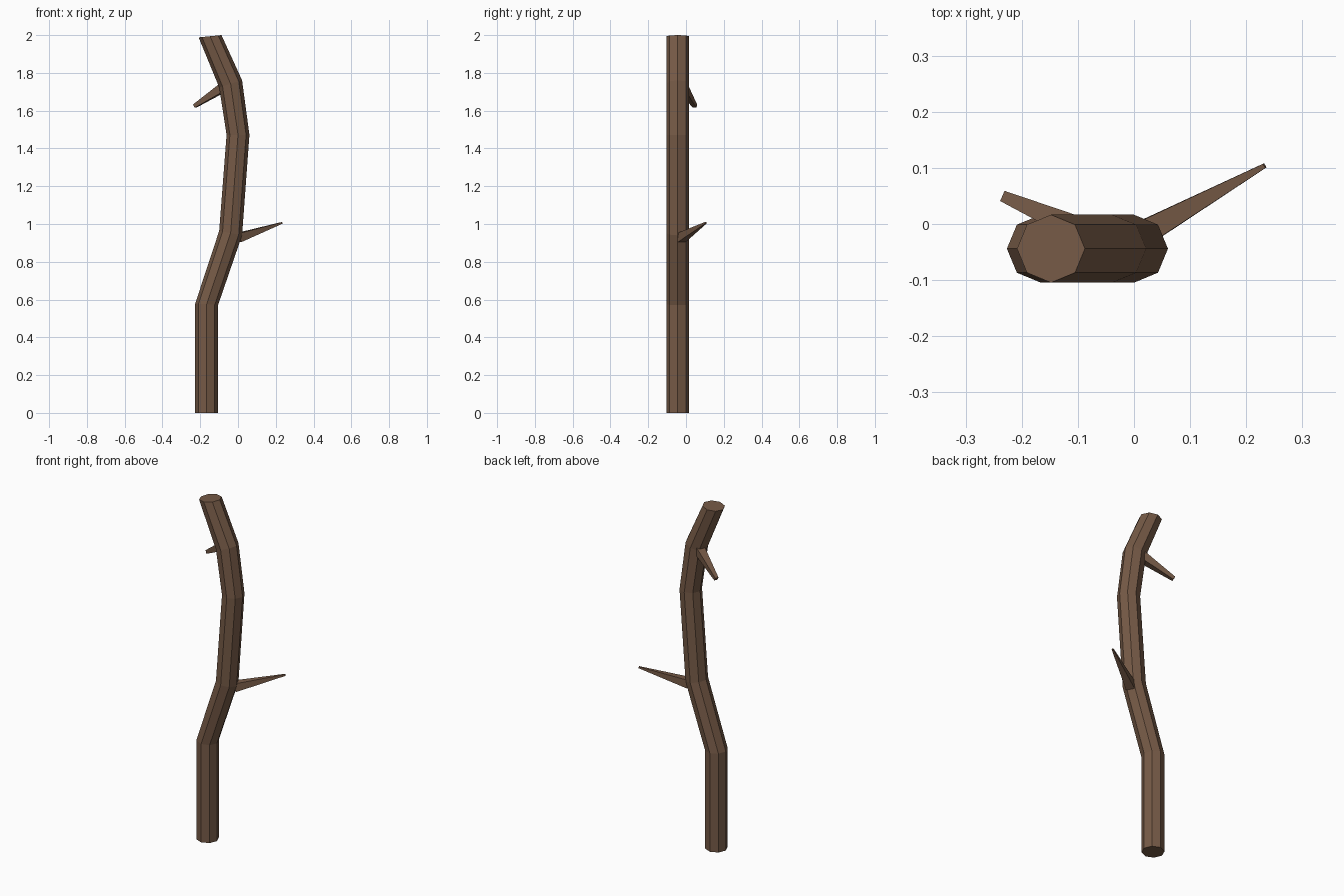
import bpy, bmesh, math
from mathutils import Vector

if "Cube" in bpy.data.objects:
    bpy.data.objects.remove(bpy.data.objects["Cube"])

bark = bpy.data.materials.new("brown bark")
bark.diffuse_color = (0.180, 0.102, 0.062, 1)
bark.use_nodes = True
bark.node_tree.nodes["Principled BSDF"].inputs["Base Color"].default_value = bark.diffuse_color


def loft(name, rings):
    """Skin a list of equal-sized point rings into a closed flat-shaded tube."""
    bm = bmesh.new()
    loops = [[bm.verts.new(p) for p in ring] for ring in rings]
    n = len(loops[0])
    for a, b in zip(loops, loops[1:]):
        for i in range(n):
            j = (i + 1) % n
            bm.faces.new((a[i], a[j], b[j], b[i]))
    bm.faces.new(loops[0][::-1])
    bm.faces.new(loops[-1])
    bmesh.ops.recalc_face_normals(bm, faces=bm.faces[:])
    mesh = bpy.data.meshes.new(name)
    bm.to_mesh(mesh)
    bm.free()
    mesh.materials.append(bark)
    obj = bpy.data.objects.new(name, mesh)
    bpy.context.collection.objects.link(obj)
    return obj


def trunk_ring(x, z, tilt, r=0.0605, sides=8):
    """Octagon around the trunk; tilt is the rise from centre to right edge."""
    ring = []
    for i in range(sides):
        a = 2 * math.pi * i / sides
        ring.append((x + r * math.cos(a), -0.044 + r * math.sin(a),
                     z + tilt * math.cos(a)))
    return ring


def twig(name, base, tip, r_base, r_tip, roll, sides=4):
    """Tapered twig between two points."""
    base, tip = Vector(base), Vector(tip)
    d = (tip - base).normalized()
    side = d.cross(Vector((0, 0, 1))).normalized()
    up = side.cross(d)
    rings = []
    for c, r in ((base, r_base), (tip, r_tip)):
        rings.append([c + r * (side * math.cos(a) + up * math.sin(a))
                      for a in (roll + 2 * math.pi * i / sides for i in range(sides))])
    loft(name, rings)


# Crooked trunk: centre x, height, ring tilt
path = [(-0.166, 0.0, 0.0), (-0.166, 0.575, -0.004), (-0.039, 0.952, -0.012),
        (0.0, 1.472, 0.0), (-0.039, 1.742, 0.019), (-0.148, 1.994, 0.006)]
loft("trunk", [trunk_ring(*p) for p in path])

# Two broken side twigs
twig("lower_twig", (0.0, -0.026, 0.927), (0.233, 0.104, 1.006), 0.034, 0.006, math.pi / 4)
twig("upper_twig", (-0.05, -0.03, 1.741), (-0.23, 0.048, 1.624), 0.036, 0.014, math.pi / 4)
